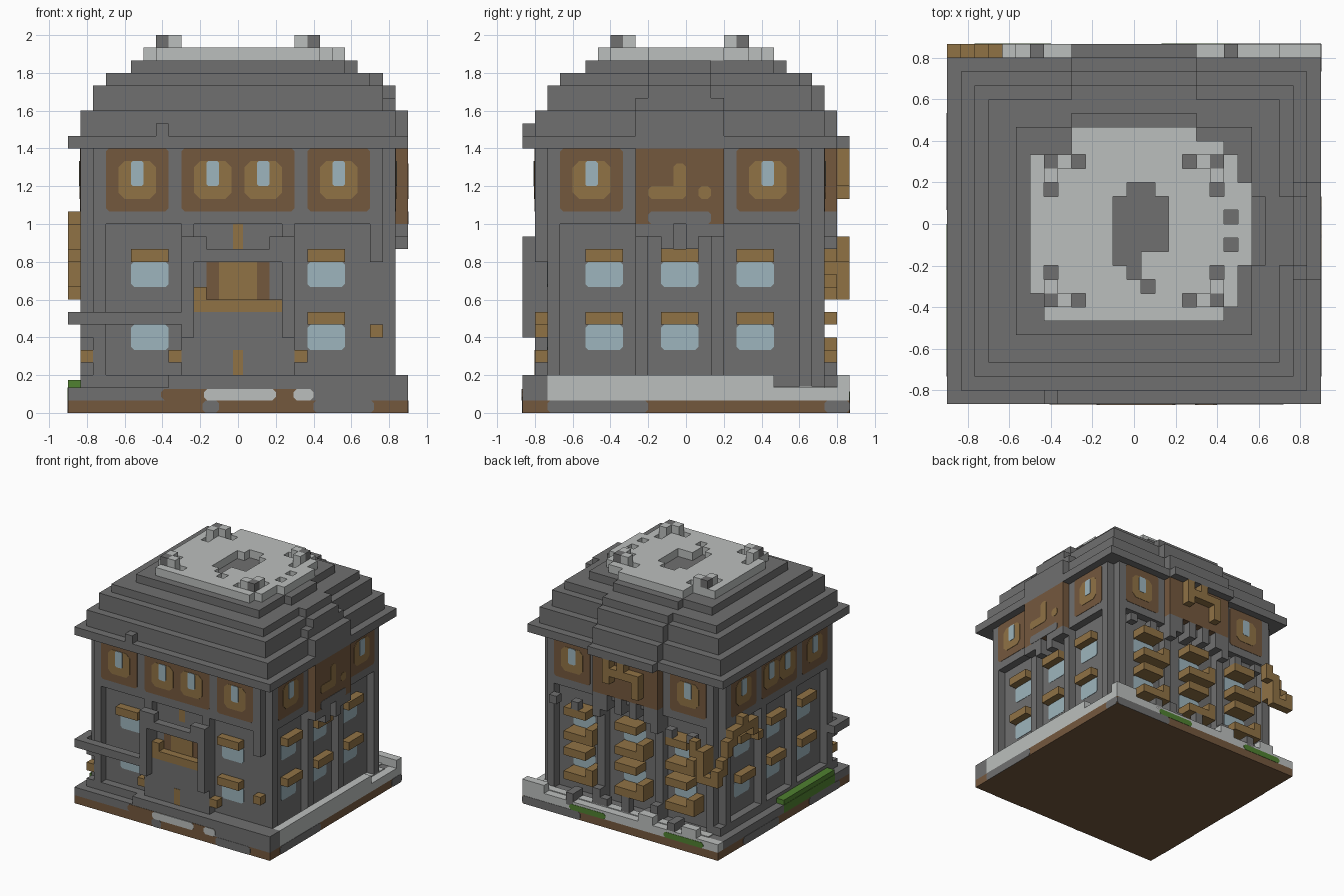
import bpy, bmesh
from mathutils import Vector

if "Cube" in bpy.data.objects:
    bpy.data.objects.remove(bpy.data.objects["Cube"])

V = 1 / 15                       # edge of one building block
NX, NY = 27, 26                  # footprint in blocks


def material(name, rgb):
    m = bpy.data.materials.new(name)
    m.use_nodes = True
    m.diffuse_color = (*rgb, 1)
    m.node_tree.nodes["Principled BSDF"].inputs["Base Color"].default_value = (*rgb, 1)
    return m


STONE = material("grey stone", (.16, .16, .16))
SNOW = material("pale stone", (.50, .52, .51))
TAN = material("tan wood", (.28, .17, .06))
BROWN = material("brown wood", (.175, .098, .048))
GLASS = material("pale blue glass", (.34, .46, .51))
GRASS = material("grass green", (.08, .22, .03))


def world(x, y, z):
    return Vector(((x - NX / 2) * V, (y - NY / 2) * V, z * V))


def finish(name, bm, mat):
    bmesh.ops.recalc_face_normals(bm, faces=bm.faces)
    me = bpy.data.meshes.new(name)
    bm.to_mesh(me)
    bm.free()
    me.materials.append(mat)
    bpy.context.collection.objects.link(bpy.data.objects.new(name, me))


def blocks(name, mat, boxes):
    """Boxes given as x0, x1, y0, y1, z0, z1 in block units."""
    bm = bmesh.new()
    for x0, x1, y0, y1, z0, z1 in boxes:
        a, b = world(x0, y0, z0), world(x1, y1, z1)
        for v in bmesh.ops.create_cube(bm, size=1)["verts"]:
            v.co = Vector([(a[i] + b[i]) / 2 + v.co[i] * (b[i] - a[i]) for i in range(3)])
    finish(name, bm, mat)


def on_side(side, u, d, z):
    """u runs along the wall, d is the outward distance from the footprint edge."""
    return {"front": (u, -d, z), "back": (u, NY + d, z),
            "left": (NX + d, u, z), "right": (-d, u, z)}[side]


def side_box(side, u0, u1, d0, d1, z0, z1):
    a, b = on_side(side, u0, d0, z0), on_side(side, u1, d1, z1)
    return [c for i in range(3) for c in sorted((a[i], b[i]))]


def plates(name, mat, side, depth, rects, cut=.25, layer=1):
    """Thin plates with clipped corners: u0, u1, z0, z1."""
    bm = bmesh.new()
    for a, b, c, d in rects:
        pts = [(a + cut, c), (b - cut, c), (b, c + cut), (b, d - cut),
               (b - cut, d), (a + cut, d), (a, d - cut), (a, c + cut)]
        if not cut:
            pts = [(a, c), (b, c), (b, d), (a, d)]
        low, top = [[bm.verts.new(world(*on_side(side, u, depth + h, z))) for u, z in pts]
                    for h in (0, .04 * layer)]
        bm.faces.new(low)
        bm.faces.new(top)
        for i in range(len(pts)):
            j = (i + 1) % len(pts)
            bm.faces.new((low[i], low[j], top[j], top[i]))
    finish(name, bm, mat)


# Ground slab and kerbs
blocks("earth_slab", BROWN, [(0, 27, 0, 26, 0, 1)])
blocks("stone_slab", STONE, [(0, 26, 0, 25, 1, 2), (26, 27, 0, 2, 1, 2)])
blocks("pale_slab", SNOW, [(26, 27, 2, 26, 1, 2), (0, 26, 25, 26, 1, 2)])
blocks("front_kerb", STONE, [(8, 27, 0, 1, 2, 3), (1, 27, 1, 2, 2, 3), (1, 2, 2, 24, 2, 3)])
blocks("pale_kerb", SNOW, [(26, 27, 2, 20, 2, 3), (25, 26, 2, 24, 2, 2.1),
                           (2, 25, 24, 25, 2, 2.1), (24, 27, 25, 26, 2, 3),
                           (9, 11, 25, 26, 2, 3), (3, 5, 25, 26, 2, 3)])
blocks("back_rubble", STONE, [(x, x + 1, 24, 25, 2, 3 + x % 2) for x in (6, 9, 10, 13, 16, 17, 20)])
blocks("back_posts", STONE, [(6, 7, 25, 26, 1.5, 3), (20, 21, 25, 26, 1.5, 3)])
blocks("grass_bank", GRASS, [(0, 1, 3, 13, 2, 2.6)])
plates("left_grass", GRASS, "right", 0, [(3, 13, 1, 2)], 0)
plates("back_grass", GRASS, "back", 0, [(2, 7.5, 1, 1.7), (15.5, 20.5, 1, 1.7)])
plates("front_earth", BROWN, "front", 0, [(7.4, 19.5, 1, 1.9)])
plates("front_snow", SNOW, "front", 0, [(10.8, 16.5, 1, 1.9), (17.9, 19.5, 1, 1.9)], layer=2)
plates("front_stains", STONE, "front", 0, [(10.7, 12, 0, 1), (19.5, 24.3, 0, 1)])
plates("side_stains", STONE, "left", 0, [(2, 10, 0, 1), (24, 26, 0, 1)])
plates("far_side_stains", STONE, "right", 0, [(2, 8, 0, 1), (14, 21, 0, 1)])
plates("back_stains", STONE, "back", 0, [(19, 27, 0, 1)])

# Walls with projecting upper band
blocks("core_walls", STONE, [(2, 25, 2, 23, 2, 21)])
blocks("upper_band", STONE, [(2, 25, 1, 2, 15, 21), (2, 25, 23, 24, 15, 21),
                             (1, 2, 2, 23, 15, 21), (25, 26, 2, 23, 15, 21)])

# Pilasters between the bays
pilasters = []
for u in (2, 9, 17, 24):
    pilasters.append((u, u + 1, 1, 2, 12 if u == 24 else 2, 15))
    pilasters.append((u, u + 1, 23, 24, 2, 15))
for u in (2, 9, 15, 22):
    pilasters += [(1, 2, u, u + 1, 2, 15), (25, 26, u, u + 1, 2, 15)]
blocks("pilasters", STONE, pilasters)

# Windows, lintels and painted upper panels on all four sides
WALL = -2
for side, cols in (("front", (5, 19)), ("back", (5, 12, 19)),
                   ("left", (5, 11, 17)), ("right", (5, 11, 17))):
    wall = -3 if side == "back" else WALL
    plates(side + "_windows", GLASS, side, wall,
           [(u, u + 3, z, z + 2) for u in cols for z in (5, 10)])
    lintels = [side_box(side, u, u + 3, wall, wall + 1, z, z + 1) for u in cols for z in (7, 12)
               if not (side == "front" and u == 5 and z == 7)]
    if side == "back":
        for u in cols:
            for z in (4, 9):
                lintels.append(side_box(side, u, u + 3, wall, wall + 2, z, z + 1))
                lintels.append(side_box(side, u - 1, u, wall, wall + 2, z, z + 2))
                lintels.append(side_box(side, u, u + 3, wall + 1, wall + 2, z + 3, z + 4))
    blocks(side + "_lintels", TAN, lintels)

    band = wall + 1
    wide = side in ("front", "back")
    end = 24 if wide else 22
    panels = [(3, 8, 16, 21), (end - 5, end, 16, 21)]
    frames = [4, end - 4]
    if side in ("front", "right"):
        panels.append((9, 18 if wide else 16, 16, 21))
        frames += [10, 14] if wide else [9.4, 12.6]
    plates(side + "_panels", BROWN, side, band, panels)
    plates(side + "_frames", TAN, side, band, [(u, u + 3, 17, 20) for u in frames], .5, 2)
    plates(side + "_panes", GLASS, side, band, [(u + 1, u + 2, 18, 20) for u in frames], .15, 3)

# Projecting side bay with carved sign shape
blocks("side_bay", BROWN, [(25, 27, 9, 16, 15, 21)])
plates("side_bay_carving", TAN, "left", 0,
       [(10, 13, 17, 18), (12, 13, 17, 19.8), (14, 15, 17, 18)])
plates("side_bay_arch", STONE, "left", 0, [(10, 15, 15, 16)])
blocks("side_bay_corbels", STONE, [(25, 27, y, y + 1, z, 15) for y, z in
                                   ((9, 14), (10, 14), (11, 13), (13, 13), (14, 14), (15, 14))])

# Projecting back bay with beams
blocks("back_bay", BROWN, [(9, 18, 23, 25, 16, 21)])
blocks("back_bay_beams", TAN, [(11, 16, 25, 26, 19, 20), (11, 12, 25, 26, 17, 19),
                               (15, 16, 25, 26, 18, 21), (13, 14, 25, 26, 20, 21)])
blocks("back_bay_corbels", STONE, [(x, x + 1, 23, 25, z, 16) for x, z in
                                   ((9, 13), (10, 14), (12, 14), (14, 14), (16, 14), (17, 13))])
blocks("back_brackets", STONE, [(x, x + 1, 24, 25, 13, 14) for x in (4, 7, 20, 23)])

# Entrance bay and balcony
blocks("entrance_panel", STONE, [(10, 17, 1, 2, 2, 8)])
blocks("entrance_columns", STONE, [(9, 10, 0, 1, 6, 14), (17, 18, 0, 1, 6, 14),
                                   (10, 17, 0, 1, 12, 13), (10, 11, 0, 1, 13, 14),
                                   (16, 17, 0, 1, 13, 14), (9, 10, 1, 2, 2, 14),
                                   (17, 18, 1, 2, 2, 14)])
blocks("balcony_floor", TAN, [(10, 17, 1, 2, 8, 9), (10, 11, 1, 2, 9, 10)])
plates("balcony_jambs", BROWN, "front", WALL, [(11, 16, 9, 12)], 0)
plates("balcony_door", TAN, "front", WALL, [(12, 15, 9, 12)], 0, 2)
plates("upper_strip", TAN, "front", WALL, [(13.1, 13.9, 13, 15)], 0)
plates("lower_strip", TAN, "front", -1, [(13.1, 13.9, 3, 5)], 0)

# Ledge, pegs and climbing branch
blocks("corner_ledge", STONE, [(0, 9, 0, 1, 7, 8), (0, 1, 1, 3, 7, 8), (1, 2, 1, 2, 6, 7)])
blocks("pegs", TAN, [(1, 2, 1, 2, 4, 5), (8, 9, 1, 2, 4, 5), (18, 19, 1, 2, 4, 5),
                     (24, 25, 1, 2, 6, 7)])
branch = [(25, 9), (25, 10), (24, 10), (24, 11), (23, 12), (23, 13), (22, 13), (22, 14),
          (21, 14), (20, 14), (20, 15), (19, 14), (18, 14), (18, 13), (17, 12)]
blocks("branch", TAN, [(0, 1, y, y + 1, z, z + 1) for y, z in branch])
blocks("branch_root", TAN, [(1, 3, 25, 26, 9, 10), (2, 3, 24, 26, 10, 13), (3, 4, 25, 26, 12, 14)])

# Stepped roof, each tier pushed out by one block over the side and back bays
tiers = [(0, 25, 21, 22), (1, 24, 22, 24), (2, 23, 24, 25), (2, 23, 25, 26),
         (3, 22, 26, 27), (5, 20, 27, 28)]
roof = [(7, 8, 0, 1, 22, 23)]
for lo, back, z0, z1 in tiers:
    n = 0 if z0 < 25 else 1
    roof.append((lo, NX - lo, lo, back, z0, z1))
    roof.append((9, 18, back, back + 1, z0, z1))
    if lo:
        roof.append((NX - lo, NX - lo + 1, 9 + n, 16 - n, z0, z1))
blocks("stepped_roof", STONE, roof)

# Pale roof cap with worn holes
holes = {(13, 15), (14, 15), (12, 10), (13, 10), (13, 9), (14, 8), (20, 13), (20, 11), (6, 6),
         (20, 6), (6, 7), (19, 9), (17, 7), (17, 17), (19, 15), (7, 9), (9, 7), (9, 17), (7, 15)}
holes |= {(x, y) for x in range(12, 16) for y in range(11, 15)}
holes |= {(x, 18) for x in (6, 7, 8, 20)}
cap = [(x, y) for x in range(6, 21) for y in range(6, 19) if (x, y) not in holes]
cap += [(x, 19) for x in range(9, 18)] + [(21, y) for y in range(10, 16)]
blocks("roof_cap", SNOW, [(x, x + 1, y, y + 1, 28, 29) for x, y in cap])

# Corner finials on the cap
dark, pale = [], []
for x, nx in ((7, 8), (19, 18)):
    for y, ny in ((7, 8), (17, 16)):
        dark.append((x, x + 1, y, y + 1, 29, 30))
        pale += [(nx, nx + 1, y, y + 1, 29, 30), (x, x + 1, ny, ny + 1, 29, 30)]
blocks("finials", STONE, dark)
blocks("finial_feet", SNOW, pale)
